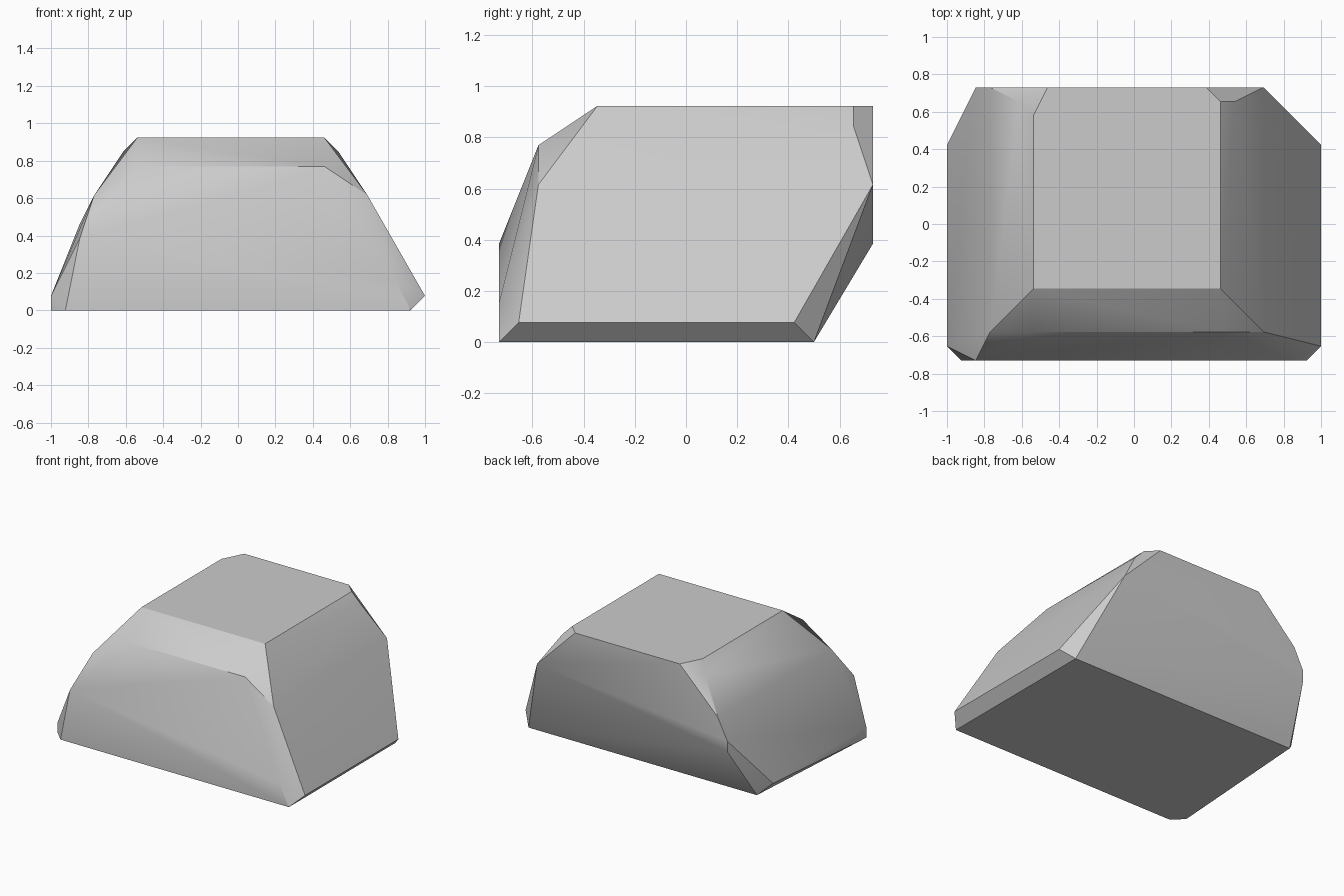
import bpy
import bmesh
import math
from mathutils import Vector

# Remove the default cube
default_cube = bpy.data.objects.get("Cube")
if default_cube:
    bpy.data.objects.remove(default_cube, do_unlink=True)

# The boulder corners sit on a regular lattice
STEP = 2.0 / 26.0
CENTRE = Vector((13.0, 9.5, 0.0))


def lattice(point):
    return (Vector(point) - CENTRE) * STEP


# Corners of each region of the stone, in lattice steps
base = [(1, 0, 0), (25, 0, 0), (25, 16, 0), (1, 16, 0), (0, 1, 0)]
lower_rim = [(0, 1, 1), (26, 1, 1), (26, 15, 1), (0, 15, 1)]
front_bulge = [(2, 0, 5), (24, 0, 2)]
front_shoulder = [(3, 2, 8), (6, 2, 10), (19, 2, 10), (22, 2, 8)]
back_wall = [(2, 19, 5), (2, 19, 6), (3, 19, 8), (22, 19, 8)]
back_shoulder = [(5, 18, 11), (20, 18, 11)]
top = [(6, 5, 12), (19, 5, 12), (19, 18, 12),
       (18, 19, 12), (7, 19, 12), (6, 17, 12)]

# Wrap the corners in a convex skin
bm = bmesh.new()
for region in (base, lower_rim, front_bulge, front_shoulder,
               back_wall, back_shoulder, top):
    for corner in region:
        bm.verts.new(lattice(corner))
bmesh.ops.convex_hull(bm, input=bm.verts[:], use_existing_faces=False)
loose = [v for v in bm.verts if not v.link_faces]
bmesh.ops.delete(bm, geom=loose, context='VERTS')

# Merge flat triangles into clean facets
bmesh.ops.dissolve_limit(bm, angle_limit=math.radians(0.5),
                         verts=bm.verts[:], edges=bm.edges[:])
bmesh.ops.recalc_face_normals(bm, faces=bm.faces[:])
mesh = bpy.data.meshes.new("boulder")
bm.to_mesh(mesh)
bm.free()
boulder = bpy.data.objects.new("boulder", mesh)
bpy.context.collection.objects.link(boulder)

# Plain grey stone
stone = bpy.data.materials.new("grey stone")
stone.use_nodes = True
colour = (0.6, 0.6, 0.6, 1.0)
stone.diffuse_color = colour
stone.node_tree.nodes["Principled BSDF"].inputs["Base Color"].default_value = colour
mesh.materials.append(stone)

# Soft shading on shallow folds, crisp edges elsewhere
bpy.ops.object.select_all(action='DESELECT')
boulder.select_set(True)
bpy.context.view_layer.objects.active = boulder
bpy.ops.object.shade_smooth_by_angle(angle=math.radians(30))
